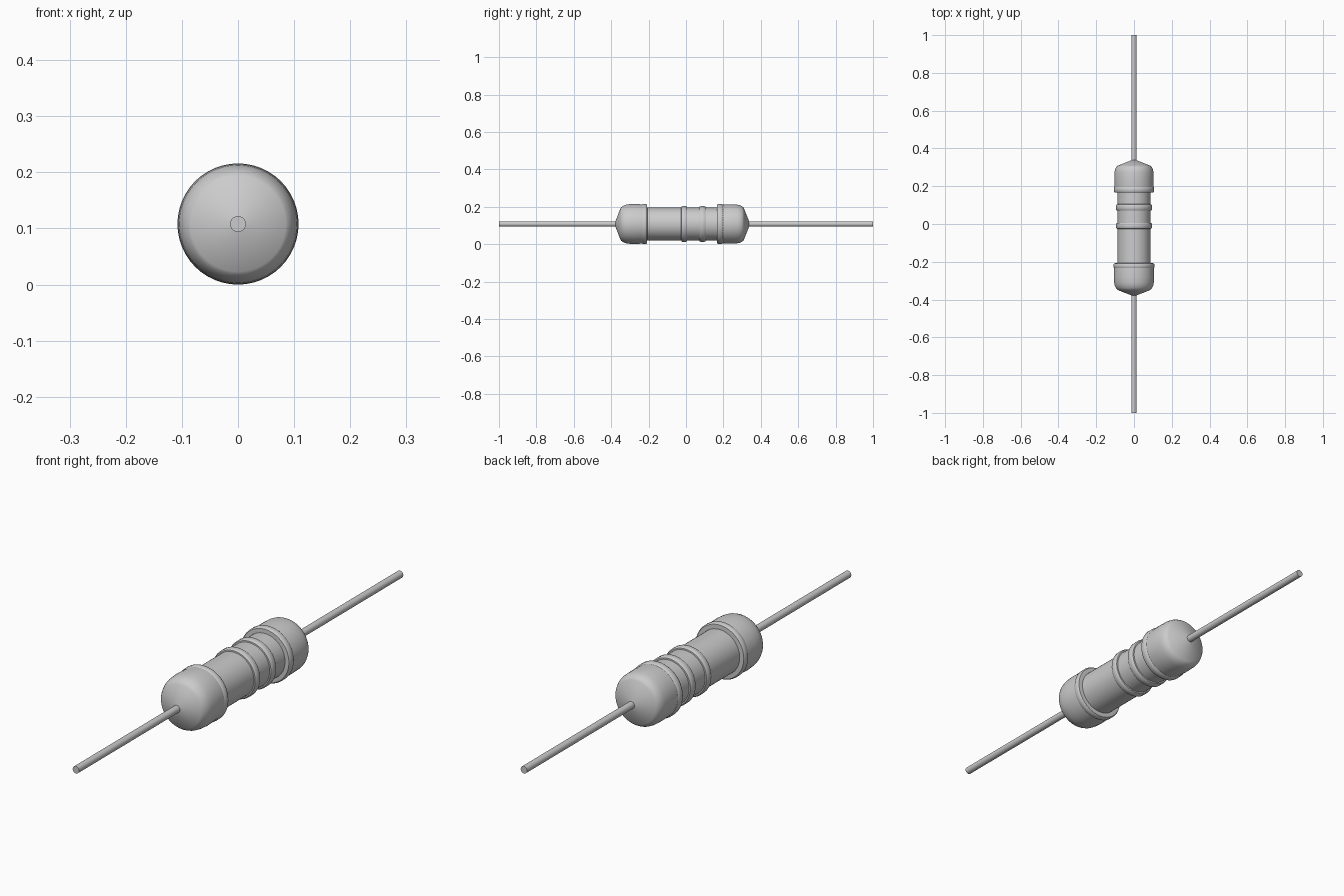
import bpy, math

if "Cube" in bpy.data.objects:
    bpy.data.objects.remove(bpy.data.objects["Cube"])

AXIS_Z = 0.108
SEG = 48


def lathe(name, profile, color=None):
    """Spin (y, radius) points around the resistor's long axis; ends are capped."""
    verts, faces = [], []
    for y, r in profile:
        for i in range(SEG):
            a = 2 * math.pi * i / SEG
            verts.append((r * math.sin(a), y, AXIS_Z + r * math.cos(a)))
    for k in range(len(profile) - 1):
        for i in range(SEG):
            j = (i + 1) % SEG
            a, b = k * SEG, (k + 1) * SEG
            faces.append((a + i, a + j, b + j, b + i))
    faces.append(tuple(reversed(range(SEG))))
    last = (len(profile) - 1) * SEG
    faces.append(tuple(range(last, last + SEG)))
    mesh = bpy.data.meshes.new(name)
    mesh.from_pydata(verts, [], faces)
    obj = bpy.data.objects.new(name, mesh)
    bpy.context.collection.objects.link(obj)
    bpy.ops.object.select_all(action='DESELECT')
    obj.select_set(True)
    bpy.context.view_layer.objects.active = obj
    bpy.ops.object.mode_set(mode='EDIT')
    bpy.ops.mesh.select_all(action='SELECT')
    bpy.ops.mesh.normals_make_consistent(inside=False)
    bpy.ops.object.mode_set(mode='OBJECT')
    bpy.ops.object.shade_smooth_by_angle(angle=math.radians(35))
    return obj


def band(name, y0, y1, r_base, r_top):
    """Painted ring with rounded edges."""
    b = 0.007
    lathe(name, [(y0, r_base), (y0 + 0.001, r_top - 0.004), (y0 + b, r_top),
                 (y1 - b, r_top), (y1 - 0.001, r_top - 0.004), (y1, r_base)])


# ceramic body with a bulged cap and conical tip at each end
lathe("body", [
    (-0.378, 0.013), (-0.350, 0.085), (-0.346, 0.090), (-0.338, 0.096),
    (-0.325, 0.102), (-0.310, 0.105), (-0.280, 0.107), (-0.235, 0.105),
    (-0.214, 0.103), (-0.211, 0.087),
    (0.166, 0.087), (0.170, 0.101), (0.195, 0.103), (0.240, 0.104),
    (0.275, 0.103), (0.290, 0.100), (0.300, 0.095), (0.306, 0.090),
    (0.309, 0.085), (0.338, 0.013)])

# colour code rings
band("front_cap_band", -0.236, -0.207, 0.085, 0.108)
band("middle_band_1", -0.026, 0.006, 0.085, 0.096)
band("middle_band_2", 0.071, 0.105, 0.085, 0.096)
band("back_cap_band", 0.166, 0.198, 0.085, 0.107)

# wire lead through the full length
lathe("wire_lead", [(-1.0, 0.014), (1.0, 0.014)])
